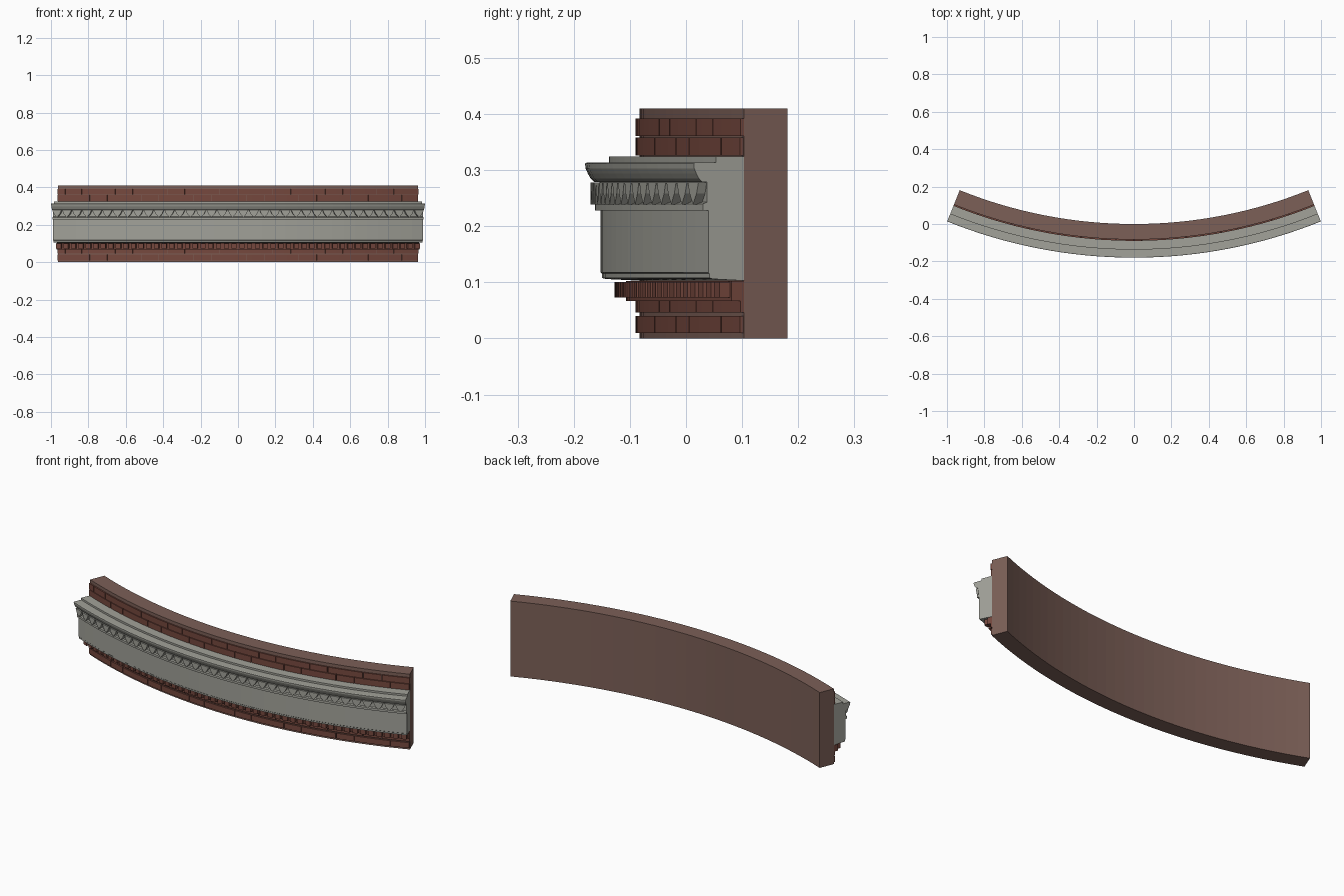
import bpy
import bmesh
from math import sin, cos, radians

if "Cube" in bpy.data.objects:
    bpy.data.objects.remove(bpy.data.objects["Cube"])

RADIUS = 2.4925          # radius of the concave back face
HALF = radians(21.95)    # half the angle of the arc
WALL = 0.083             # wall thickness


def material(name, colour):
    mat = bpy.data.materials.new(name)
    mat.use_nodes = True
    mat.diffuse_color = (*colour, 1)
    bsdf = mat.node_tree.nodes["Principled BSDF"]
    bsdf.inputs["Base Color"].default_value = (*colour, 1)
    bsdf.inputs["Roughness"].default_value = 0.9
    return mat


plaster = material("brown wall", (0.20, 0.115, 0.095))
brick = material("red brick", (0.18, 0.065, 0.048))
stone = material("grey stone", (0.36, 0.36, 0.32))


def point(angle, depth, z):
    """Place a point by angle along the arc, depth out from the back, and height."""
    r = RADIUS + depth
    return (r * sin(angle), RADIUS - r * cos(angle), z)


def sweep(bm, profile, a0=-HALF, a1=HALF, steps=32):
    """Sweep a closed (depth, z) profile along the arc."""
    rings = []
    for i in range(steps + 1):
        a = a0 + (a1 - a0) * i / steps
        rings.append([bm.verts.new(point(a, d, z)) for d, z in profile])
    n = len(profile)
    for r, s in zip(rings, rings[1:]):
        for j in range(n):
            k = (j + 1) % n
            bm.faces.new((r[j], r[k], s[k], s[j]))
    bm.faces.new(rings[0])
    bm.faces.new(rings[-1][::-1])


def block(bm, d0, d1, z0, z1, *arc):
    sweep(bm, [(d0, z0), (d1, z0), (d1, z1), (d0, z1)], *arc)


def finish(bm, name, mat):
    bmesh.ops.recalc_face_normals(bm, faces=bm.faces)
    mesh = bpy.data.meshes.new(name)
    bm.to_mesh(mesh)
    bm.free()
    mesh.materials.append(mat)
    obj = bpy.data.objects.new(name, mesh)
    bpy.context.collection.objects.link(obj)
    return obj


# Plain curved wall
bm = bmesh.new()
block(bm, 0, WALL, 0, 0.41)
finish(bm, "curved_wall", plaster)

# Brick courses: long and short bricks alternate, each course shifted
PERIODS = 7
period = 2 * HALF / PERIODS
gap = 0.0012


def course(name, z0, z1, shift):
    bm = bmesh.new()
    for i in range(-1, PERIODS + 1):
        start = -HALF + (i + shift) * period
        for f0, f1 in ((0, 0.66), (0.66, 1)):
            a0 = max(start + f0 * period, -HALF)
            a1 = min(start + f1 * period - gap, HALF)
            if a1 - a0 > 0.002:
                block(bm, WALL - 0.001, 0.09, z0, z1, a0, a1, 3)
    finish(bm, name, brick)


course("brick_course_bottom", 0.010, 0.040, 0.0)
course("brick_course_lower", 0.046, 0.067, 0.5)
course("brick_course_upper", 0.326, 0.358, 0.0)
course("brick_course_top", 0.361, 0.392, 0.5)

# Projecting brick shelf with a row of dentils
bm = bmesh.new()
block(bm, WALL, 0.107, 0.067, 0.102)
finish(bm, "brick_shelf", brick)

bm = bmesh.new()
DENTILS = 48
pitch = 2 * HALF / DENTILS
for i in range(DENTILS):
    mid = -HALF + (i + 0.5) * pitch
    block(bm, 0.106, 0.127, 0.073, 0.101, mid - 0.32 * pitch, mid + 0.32 * pitch, 1)
finish(bm, "brick_dentils", brick)

# Stone frieze with a bevelled foot and a small moulding above
bm = bmesh.new()
sweep(bm, [(WALL, 0.103), (0.143, 0.106), (0.150, 0.108), (0.150, 0.116),
           (0.152, 0.118), (0.152, 0.228), (WALL, 0.228)])
finish(bm, "stone_frieze", stone)

bm = bmesh.new()
sweep(bm, [(WALL, 0.228), (0.162, 0.228), (0.162, 0.240), (0.154, 0.243),
           (0.154, 0.281), (WALL, 0.281)])
finish(bm, "tooth_backing", stone)

# Pointed teeth hanging under the cornice
bm = bmesh.new()
TEETH = 36
pitch = 2 * HALF / TEETH
for i in range(TEETH):
    mid = -HALF + (i + 0.5) * pitch
    outline = [(mid - 0.46 * pitch, 0.278), (mid - 0.30 * pitch, 0.258),
               (mid, 0.239), (mid + 0.30 * pitch, 0.258), (mid + 0.46 * pitch, 0.278)]
    back = [bm.verts.new(point(a, 0.153, z)) for a, z in outline]
    front = [bm.verts.new(point(a, 0.170, z)) for a, z in outline]
    bm.faces.new(back)
    bm.faces.new(front[::-1])
    for j in range(len(outline)):
        k = (j + 1) % len(outline)
        bm.faces.new((back[j], back[k], front[k], front[j]))
finish(bm, "cornice_teeth", stone)

# Flared cornice with a stepped top
bm = bmesh.new()
sweep(bm, [(WALL, 0.279), (0.164, 0.279), (0.170, 0.285), (0.175, 0.294),
           (0.179, 0.303), (0.180, 0.312), (0.176, 0.314), (0.137, 0.314),
           (0.137, 0.324), (WALL, 0.324)])
finish(bm, "stone_cornice", stone)
